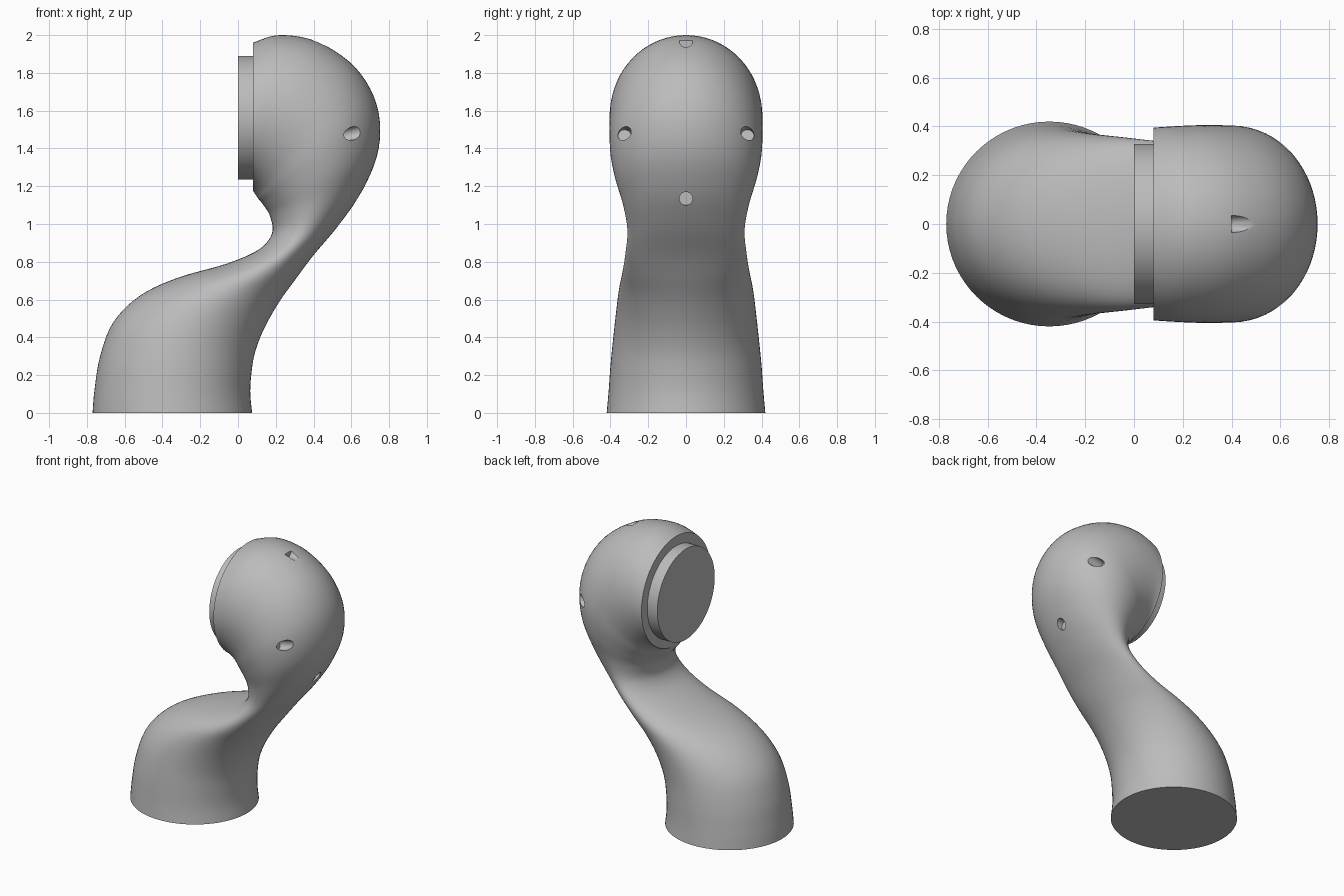
import bpy, bmesh, math
from mathutils import Vector

cube = bpy.data.objects.get("Cube")
if cube:
    bpy.data.objects.remove(cube, do_unlink=True)

# Single painted-metal colour
grey = bpy.data.materials.new("satin grey")
grey.use_nodes = True
colour = (0.5, 0.5, 0.5, 1)
grey.diffuse_color = colour
grey.node_tree.nodes["Principled BSDF"].inputs["Base Color"].default_value = colour


def make_object(name, bm):
    bmesh.ops.recalc_face_normals(bm, faces=bm.faces)
    mesh = bpy.data.meshes.new(name)
    bm.to_mesh(mesh)
    bm.free()
    mesh.materials.append(grey)
    obj = bpy.data.objects.new(name, mesh)
    bpy.context.collection.objects.link(obj)
    return obj


def activate(obj):
    bpy.ops.object.select_all(action='DESELECT')
    obj.select_set(True)
    bpy.context.view_layer.objects.active = obj


def cylinder(name, start, end, radius, sides):
    start, end = Vector(start), Vector(end)
    axis = end - start
    bm = bmesh.new()
    bmesh.ops.create_cone(bm, cap_ends=True, segments=sides, radius1=radius,
                          radius2=radius, depth=axis.length)
    obj = make_object(name, bm)
    rot = axis.to_track_quat('Z', 'Y').to_matrix().to_4x4()
    obj.data.transform(rot)
    obj.data.transform(rot.Translation((start + end) / 2))
    return obj


# Cross-sections: inner edge x, z; outer edge x, z; half width
SECTIONS = [Vector(s) for s in (
    (-.77, 0, .075, 0, .42),
    (-.76, .12, .065, .1, .41),
    (-.73, .3, .07, .2, .4),
    (-.66, .48, .09, .32, .385),
    (-.52, .62, .14, .45, .37),
    (-.32, .715, .22, .59, .355),
    (-.06, .79, .31, .715, .335),
    (.11, .865, .4, .835, .32),
    (.18, .95, .53, .99, .31),
    (.17, 1.04, .66, 1.18, .335),
    (.135, 1.1, .745, 1.4, .375),
    (.11, 1.13, .735, 1.63, .4),
    (.1, 1.145, .62, 1.83, .405),
    (.09, 1.16, .42, 1.965, .405),
    (.083, 1.17, .22, 2, .4),
    (.08, 1.175, .08, 1.96, .395))]
STEPS, SIDES = 5, 72


def catmull(a, b, c, d, t):
    return (b * 2 + (c - a) * t + (a * 2 - b * 5 + c * 4 - d) * t**2
            + (b * 3 - a - c * 3 + d) * t**3) / 2


rows = []
last = len(SECTIONS) - 1
for i in range(last):
    quad = [SECTIONS[min(max(i + k, 0), last)] for k in (-1, 0, 1, 2)]
    rows += [catmull(*quad, s / STEPS) for s in range(STEPS)]
rows.append(SECTIONS[-1])

# Curved body lofted through elliptical sections
bm = bmesh.new()
rings = []
for ax, az, bx, bz, width in rows:
    inner, outer = Vector((ax, 0, az)), Vector((bx, 0, bz))
    mid, half = (inner + outer) / 2, (inner - outer) / 2
    ring = []
    for k in range(SIDES):
        t = math.tau * k / SIDES
        ring.append(bm.verts.new(mid + half * math.cos(t)
                                 + Vector((0, width * math.sin(t), 0))))
    rings.append(ring)
for low, high in zip(rings, rings[1:]):
    for k in range(SIDES):
        n = (k + 1) % SIDES
        bm.faces.new((low[k], low[n], high[n], high[k]))
bm.faces.new(rings[0])
bm.faces.new(rings[-1])
body = make_object("curved_body", bm)

# Four small blind screw pockets around the head
pockets = [((.4, 0, 1.97), (.7, 0, 1.97)),
           ((.6, 0, 1.135), (.8, 0, 1.135))]
pockets += [((.54, s * .325, 1.465), (.84, s * .325, 1.53)) for s in (-1, 1)]
for start, end in pockets:
    cutter = cylinder("pocket_cutter", start, end, .035, 20)
    cutter.hide_render = True
    mod = body.modifiers.new("pocket", 'BOOLEAN')
    mod.operation, mod.solver, mod.object = 'DIFFERENCE', 'EXACT', cutter
    activate(body)
    bpy.ops.object.modifier_apply(modifier=mod.name)
    bpy.data.objects.remove(cutter, do_unlink=True)

# Round mounting flange on the face of the head
flange = cylinder("mounting_flange", (0, 0, 1.5625), (.1, 0, 1.5625), .328, 72)

for obj in (body, flange):
    activate(obj)
    bpy.ops.object.shade_smooth_by_angle(angle=math.radians(35))
